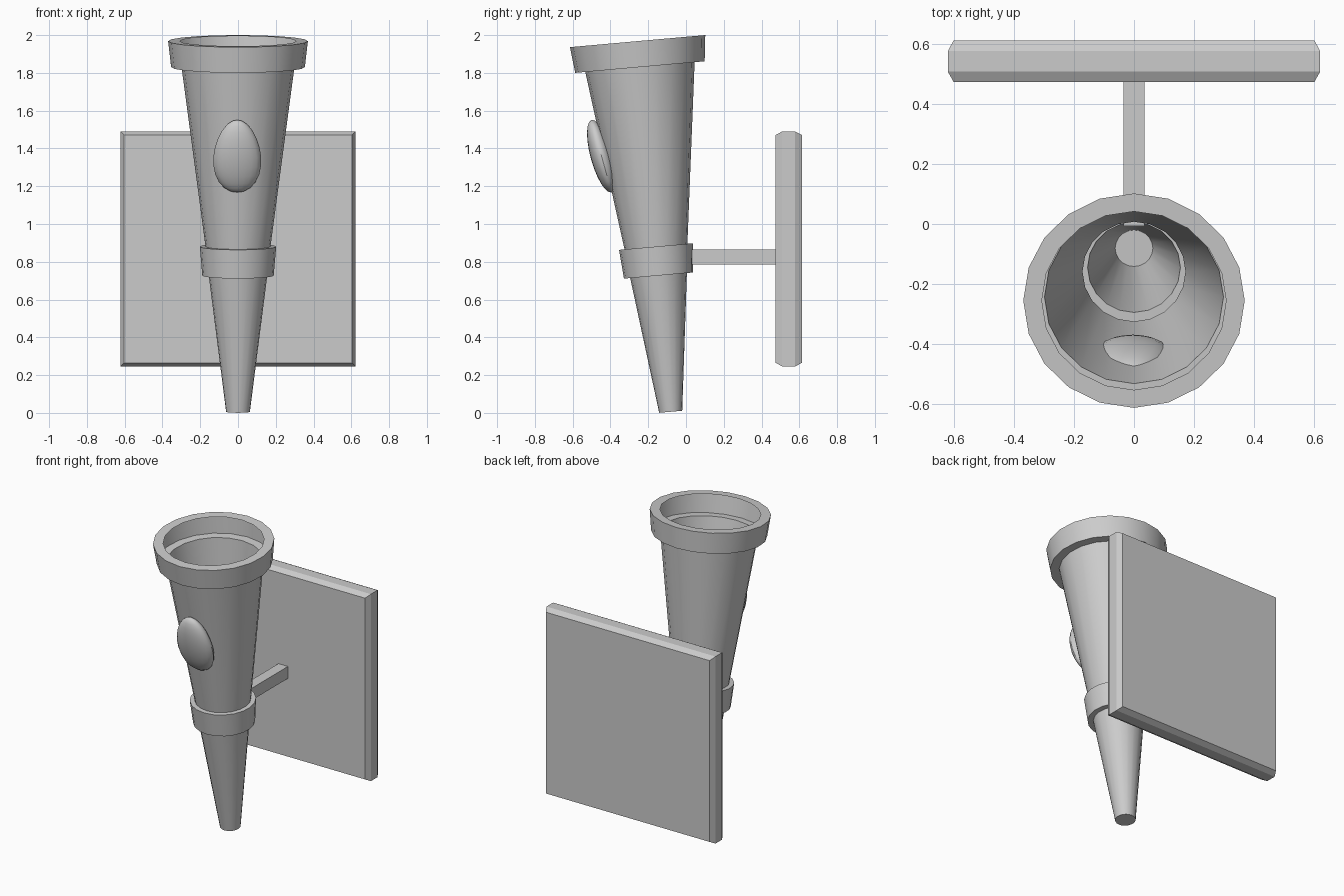
import bpy, bmesh, math
from mathutils import Matrix

if "Cube" in bpy.data.objects:
    bpy.data.objects.remove(bpy.data.objects["Cube"])


def finish(bm, name, smooth=False):
    mesh = bpy.data.meshes.new(name)
    bm.to_mesh(mesh)
    bm.free()
    obj = bpy.data.objects.new(name, mesh)
    bpy.context.collection.objects.link(obj)
    if smooth:
        bpy.ops.object.select_all(action='DESELECT')
        obj.select_set(True)
        bpy.context.view_layer.objects.active = obj
        bpy.ops.object.shade_smooth_by_angle(angle=math.radians(35))
    return obj


def loft(name, profile, sides, start=0.0, y_scale=1.0, cap_top=False, smooth=False):
    """Stack polygon rings of (radius, height) and skin them."""
    bm = bmesh.new()
    rings = []
    for r, z in profile:
        angles = [start + 2 * math.pi * i / sides for i in range(sides)]
        rings.append([bm.verts.new((r * math.cos(a), r * y_scale * math.sin(a), z))
                      for a in angles])
    for low, high in zip(rings, rings[1:]):
        for i in range(sides):
            j = (i + 1) % sides
            bm.faces.new((low[i], low[j], high[j], high[i]))
    bm.faces.new(rings[0][::-1])
    if cap_top:
        bm.faces.new(rings[-1])
    return finish(bm, name, smooth)


# Tilted open cone with collar and rim, one continuous thin shell
cone = loft("torch_cone", [
    (0.063, 0.0), (0.155, 0.724),                # lower cone
    (0.189, 0.724), (0.202, 0.878),              # collar
    (0.172, 0.878), (0.299, 1.832),              # upper cone
    (0.354, 1.832), (0.370, 1.970), (0.308, 1.970),  # rim
], 20, y_scale=0.972, smooth=True)
cone.location = (0, -0.081, 0.006)
cone.rotation_euler.x = math.radians(5.1)

# Square wall plate, chamfered front and back
root2 = math.sqrt(2)
plate = loft("wall_plate", [(half * root2, y) for half, y in
             ((0.603, 0.475), (0.622, 0.509), (0.622, 0.578), (0.603, 0.613))],
             4, start=math.pi / 4, cap_top=True)
plate.location.z = 0.868
plate.rotation_euler.x = math.radians(-90)

# Bar joining the collar to the plate
bm = bmesh.new()
bmesh.ops.create_cube(bm, size=1, matrix=Matrix.Diagonal((0.07, 0.485, 0.08, 1)))
bar = finish(bm, "support_bar")
bar.location = (0, 0.236, 0.825)

# Egg-shaped boss set into the front of the cone
bm = bmesh.new()
bmesh.ops.create_uvsphere(bm, u_segments=20, v_segments=12, radius=1)
for v in bm.verts:
    x, y, z = v.co
    v.co = (x * 0.126 * (1 - 0.14 * z), y * 0.058, z * 0.199)
boss = finish(bm, "oval_boss", True)
boss.location = (-0.004, -0.447, 1.359)
boss.rotation_euler.x = math.radians(15.5)
